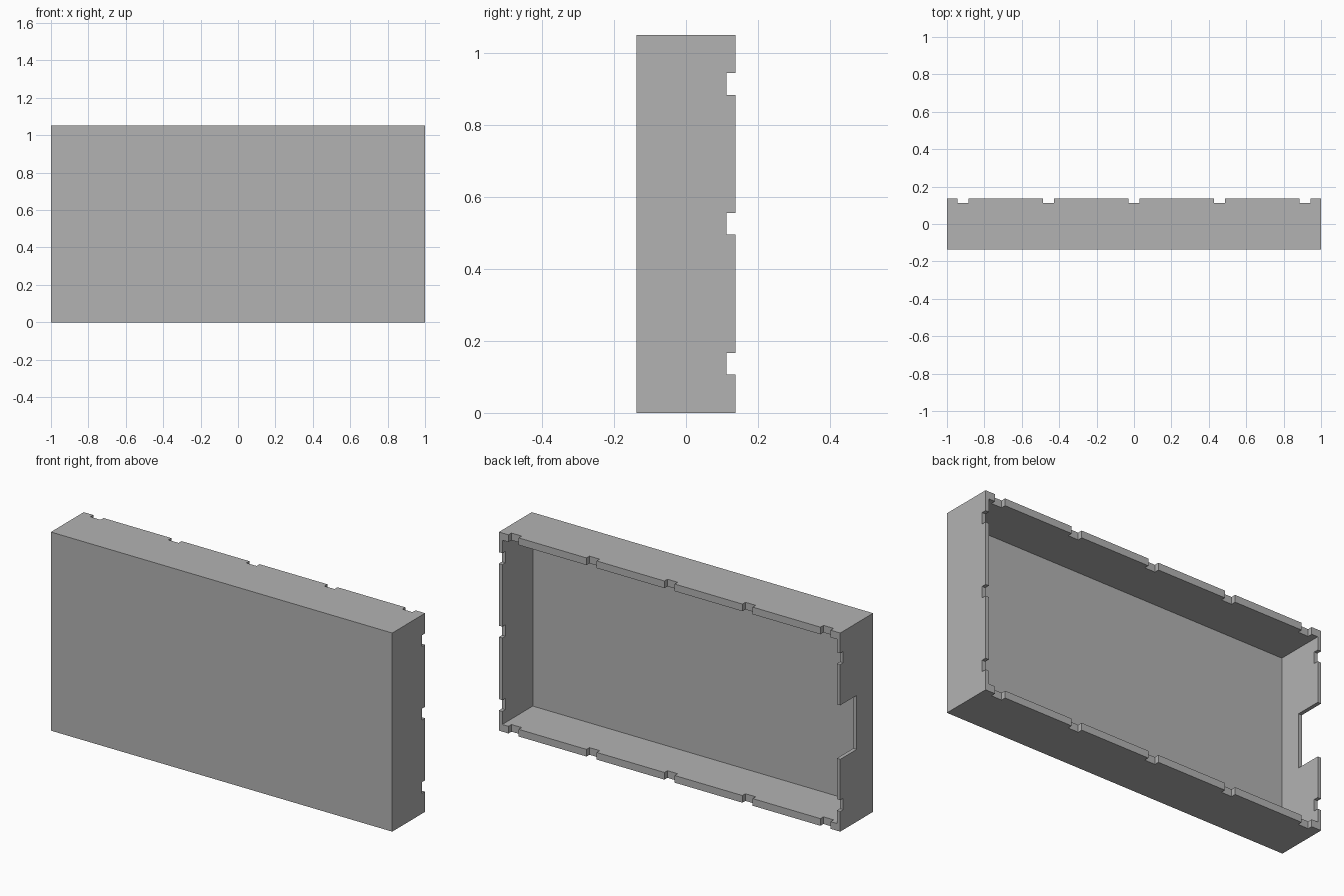
import bpy
import bmesh
from mathutils import Matrix, Vector

cube = bpy.data.objects.get("Cube")
if cube:
    bpy.data.objects.remove(cube, do_unlink=True)

WIDTH, DEPTH, HEIGHT = 2.0, 0.275, 1.052
SIDE, PANEL, SHELF = 0.02, 0.02, 0.038      # wall thicknesses
NOTCH, NOTCH_DEPTH = 0.06, 0.025
BACK, MID = DEPTH / 2, HEIGHT / 2

grey = bpy.data.materials.new("plain_grey")
grey.use_nodes = True
grey.diffuse_color = (0.45, 0.45, 0.45, 1)
grey.node_tree.nodes["Principled BSDF"].inputs["Base Color"].default_value = grey.diffuse_color


def boxes(name, spans):
    """One object holding a box for each (low corner, high corner) pair."""
    bm = bmesh.new()
    for low, high in spans:
        low, high = Vector(low), Vector(high)
        place = Matrix.Translation((low + high) / 2) @ Matrix.Diagonal((*(high - low), 1))
        bmesh.ops.create_cube(bm, size=1, matrix=place)
    mesh = bpy.data.meshes.new(name)
    bm.to_mesh(mesh)
    bm.free()
    mesh.materials.append(grey)
    obj = bpy.data.objects.new(name, mesh)
    bpy.context.collection.objects.link(obj)
    return obj


def cut(target, name, spans):
    """Carve boxes out of the target and discard the cutter."""
    cutter = boxes(name, spans)
    cutter.hide_render = True
    mod = target.modifiers.new(name, 'BOOLEAN')
    mod.operation, mod.solver, mod.object = 'DIFFERENCE', 'EXACT', cutter
    bpy.context.view_layer.objects.active = target
    bpy.ops.object.modifier_apply(modifier=name)
    bpy.data.objects.remove(cutter, do_unlink=True)


# Solid block, hollowed from the back
tray = boxes("open_back_tray", [((-WIDTH / 2, -BACK, 0), (WIDTH / 2, BACK, HEIGHT))])
cut(tray, "cavity", [((-WIDTH / 2 + SIDE, -BACK + PANEL, SHELF),
                      (WIDTH / 2 - SIDE, BACK + 0.1, HEIGHT - SHELF))])

# Rim notches through the top and bottom walls
floor, half = BACK - NOTCH_DEPTH, NOTCH / 2
cut(tray, "upright_notches", [((i * 0.457 - half, floor, -0.1),
                               (i * 0.457 + half, BACK + 0.1, HEIGHT + 0.1))
                              for i in range(-2, 3)])

# Rim notches through the side walls
cut(tray, "level_notches", [((-1.1, floor, MID + i * 0.389 - half),
                             (1.1, BACK + 0.1, MID + i * 0.389 + half))
                            for i in range(-1, 2)])

# Large opening in the right wall
cut(tray, "side_opening", [((-1.1, 0, MID - 0.143), (-0.9, BACK + 0.1, MID + 0.143))])
